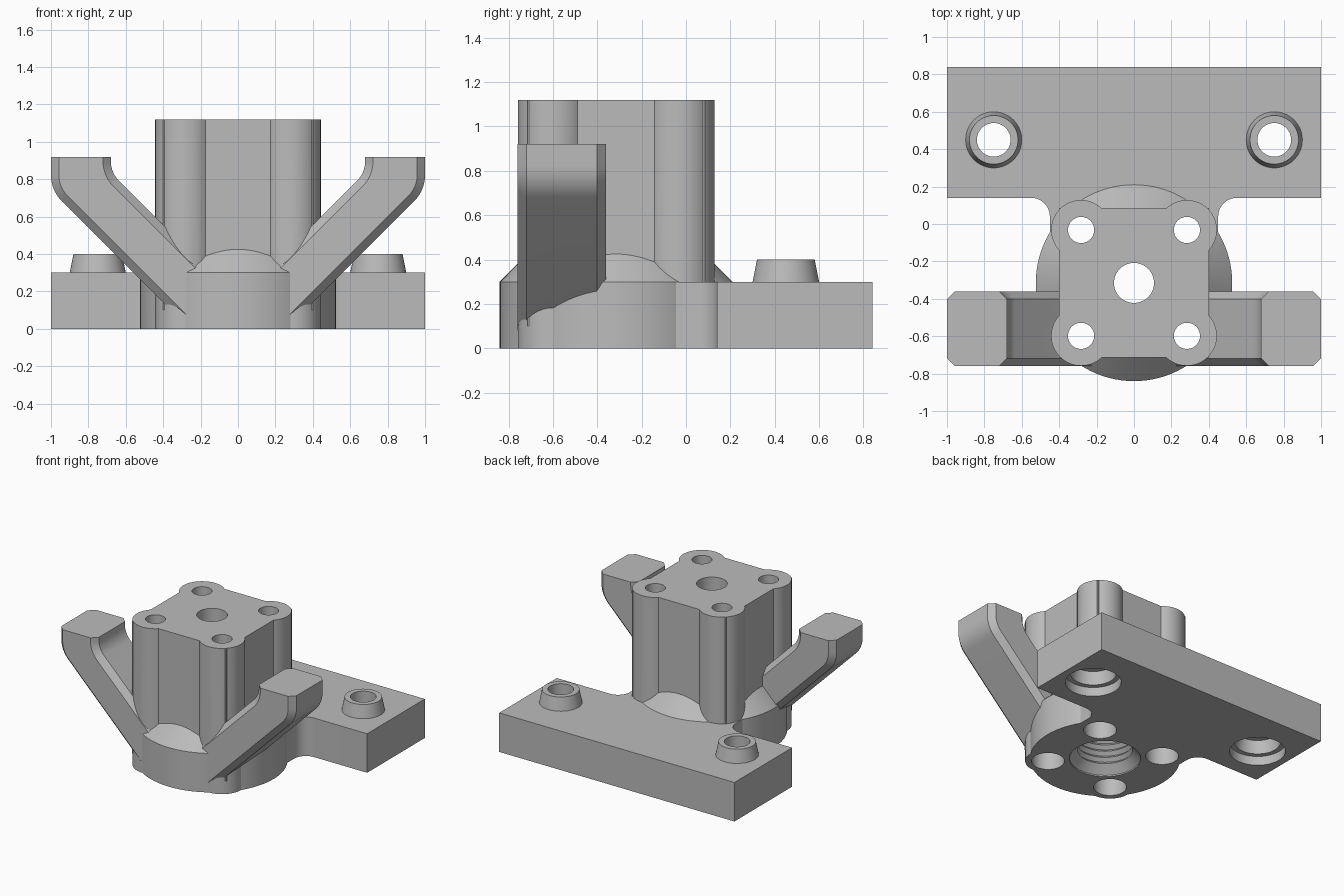
import bpy, bmesh, math
from mathutils import Vector, Matrix

default = bpy.data.objects.get("Cube")
if default:
    bpy.data.objects.remove(default, do_unlink=True)

grey = bpy.data.materials.new("plain grey")
grey.use_nodes = True
GREY = (0.5, 0.5, 0.5, 1)
grey.diffuse_color = GREY
grey.node_tree.nodes["Principled BSDF"].inputs["Base Color"].default_value = GREY

CY = -0.315                                   # tower axis
CORNERS = [(sx * 0.283, CY + sy * 0.283) for sx in (-1, 1) for sy in (-1, 1)]
PEGS = [(-0.75, 0.45), (0.75, 0.45)]
TOP = 1.12


def finish(bm, name):
    bmesh.ops.recalc_face_normals(bm, faces=bm.faces)
    mesh = bpy.data.meshes.new(name)
    bm.to_mesh(mesh)
    bm.free()
    mesh.materials.append(grey)
    obj = bpy.data.objects.new(name, mesh)
    bpy.context.collection.objects.link(obj)
    return obj


def revolve(name, profile, x, y, n=64):
    """Closed solid turned from (radius, height) points."""
    bm = bmesh.new()
    rings = [[bm.verts.new((x + r * math.cos(math.tau * i / n),
                            y + r * math.sin(math.tau * i / n), z))
              for i in range(n)] for r, z in profile]
    for a, b in zip(rings, rings[1:]):
        for i in range(n):
            j = (i + 1) % n
            bm.faces.new((a[i], a[j], b[j], b[i]))
    bm.faces.new(rings[0])
    bm.faces.new(rings[-1])
    return finish(bm, name)


def prism(points, direction):
    bm = bmesh.new()
    face = bm.faces.new([bm.verts.new(p) for p in points])
    out = bmesh.ops.extrude_face_region(bm, geom=[face])
    moved = [g for g in out["geom"] if isinstance(g, bmesh.types.BMVert)]
    bmesh.ops.translate(bm, verts=moved, vec=direction)
    bmesh.ops.recalc_face_normals(bm, faces=bm.faces)
    return bm


def arc(cx, cy, r, start, end, n=10):
    angles = [math.radians(start + (end - start) * i / n) for i in range(n + 1)]
    return [(cx + r * math.cos(a), cy + r * math.sin(a)) for a in angles]


def combine(base, tools, operation):
    for tool in tools:
        mod = base.modifiers.new("combine", "BOOLEAN")
        mod.operation, mod.solver, mod.object = operation, "EXACT", tool
        bpy.context.view_layer.update()
        graph = bpy.context.evaluated_depsgraph_get()
        mesh = bpy.data.meshes.new_from_object(base.evaluated_get(graph))
        base.modifiers.clear()
        base.data = mesh
        bpy.data.objects.remove(tool, do_unlink=True)


# Base plate with filleted neck
half = [(1, 0.84), (1, 0.14)] + arc(0.55, 0.04, 0.1, 90, 180) + [(0.45, -0.05), (0.3, -0.3)]
outline = half + [(-x, y) for x, y in reversed(half)]
body = finish(prism([(x, y, 0) for x, y in outline], (0, 0, 0.3)), "mounting_bracket")

# Round foot with sloped collar
parts = [revolve("round_foot", [(0.525, 0), (0.525, 0.3), (0.35, 0.475)], 0, CY, 96)]

# Square tower and its rounded corner columns
square = [(-0.4, CY - 0.4, 0.1), (0.4, CY - 0.4, 0.1), (0.4, CY + 0.4, 0.1), (-0.4, CY + 0.4, 0.1)]
parts.append(finish(prism(square, (0, 0, TOP - 0.1)), "tower"))
for x, y in CORNERS:
    parts.append(revolve("corner_column", [(0.16, 0), (0.16, TOP)], x, y))

# Tapered pegs on the plate
for x, y in PEGS:
    parts.append(revolve("peg", [(0.15, 0.2), (0.15, 0.3), (0.13, 0.4)], x, y))


# Bent arms with chamfered long edges
def arm(side):
    r_out, r_in = 0.2, 0.15
    t = math.tan(math.pi / 8)
    pts = [(0.05, 0.205), (0.05, 0.01), (0.27, 0.01)]
    pts += arc(1 - r_out, 0.74 + r_out * t, r_out, -45, 0)
    pts += [(1, 1.1), (0.68, 1.1)]
    pts += arc(0.68 - r_in, 0.835 + r_in * t, r_in, 0, -45)
    bm = prism([(side * x, -0.76, z) for x, z in pts], (0, 0.4, 0))
    rims = [e for e in bm.edges if abs(e.verts[0].co.y - e.verts[1].co.y) < 0.01]
    bmesh.ops.bevel(bm, geom=rims, offset=0.042, segments=1, affect="EDGES")
    cut = bmesh.ops.bisect_plane(bm, geom=bm.verts[:] + bm.edges[:] + bm.faces[:],
                                 plane_co=(0, 0, 0.92), plane_no=(0, 0, 1), clear_outer=True)
    rim = [g for g in cut["geom_cut"] if isinstance(g, bmesh.types.BMEdge)]
    bmesh.ops.contextual_create(bm, geom=rim)
    return finish(bm, "left_arm" if side > 0 else "right_arm")


parts += [arm(1), arm(-1)]
combine(body, parts, "UNION")

# Threaded centre bore, stepped screw holes and peg sockets
thread = [(0.25, -0.01), (0.25, 0.01), (0.215, 0.045)]
for i in range(7):
    z = 0.07 + 0.05 * i
    thread += [(0.19, z), (0.215, z + 0.025)]
thread += [(0.107, 0.48), (0.107, TOP + 0.1)]
holes = [revolve("centre_bore", thread, 0, CY)]
for x, y in CORNERS:
    holes.append(revolve("screw_hole", [(0.115, -0.1), (0.115, 0.3), (0.07, 0.301), (0.07, TOP + 0.1)], x, y, 48))
for x, y in PEGS:
    holes.append(revolve("peg_socket", [(0.195, -0.1), (0.195, 0.07), (0.16, 0.071),
                                        (0.145, 0.17), (0.09, 0.171), (0.09, 0.6)], x, y))
combine(body, holes, "DIFFERENCE")

# Smooth curved walls, keep edges crisp
bpy.ops.object.select_all(action="DESELECT")
body.select_set(True)
bpy.context.view_layer.objects.active = body
bpy.ops.object.shade_smooth_by_angle(angle=math.radians(25))
